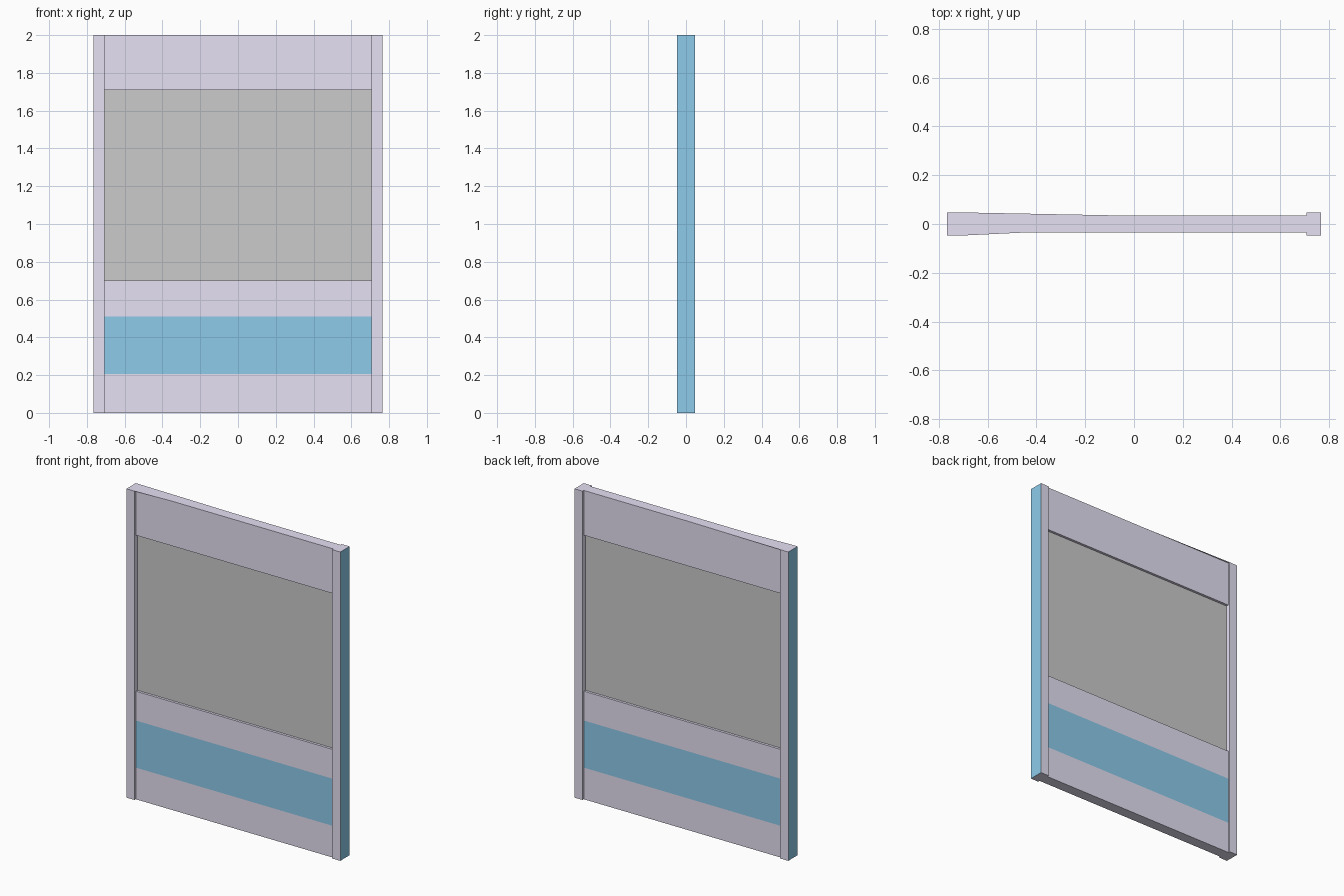
import bpy, bmesh

if "Cube" in bpy.data.objects:
    bpy.data.objects.remove(bpy.data.objects["Cube"])

X_OUT, X_IN = 0.766, 0.708      # post outer / inner edges
Y_POST, Y_PANEL, Y_PANE = 0.0475, 0.035, 0.019


def material(name, rgb):
    m = bpy.data.materials.new(name)
    m.diffuse_color = (*rgb, 1)
    m.use_nodes = True
    m.node_tree.nodes["Principled BSDF"].inputs["Base Color"].default_value = m.diffuse_color
    return m


LILAC = material("lilac", (0.79, 0.75, 0.90))
BLUE = material("blue", (0.27, 0.60, 0.83))


def finish(name, bm, mats):
    mesh = bpy.data.meshes.new(name)
    bm.to_mesh(mesh)
    bm.free()
    for m in mats:
        mesh.materials.append(m)
    ob = bpy.data.objects.new(name, mesh)
    bpy.context.collection.objects.link(ob)
    return ob


def box(name, x, y, z, mats=(), skip=(), accent=None):
    """Box between ranges; skip drops hidden sides, accent gets the second material."""
    bm = bmesh.new()
    bmesh.ops.create_cube(bm, size=1)
    sides = {"-x": (-1, 0, 0), "+x": (1, 0, 0), "-z": (0, 0, -1), "+z": (0, 0, 1)}
    drop = []
    for f in bm.faces:
        for key, n in sides.items():
            if f.normal.dot(n) > 0.9:
                if key in skip:
                    drop.append(f)
                if key == accent:
                    f.material_index = 1
    bmesh.ops.delete(bm, geom=drop, context='FACES')
    for v in bm.verts:
        v.co = [(r[0] + r[1]) / 2 + c * (r[1] - r[0])
                for c, r in zip(v.co, (x, y, z))]
    return finish(name, bm, mats)


# Side posts with blue outer edges
box("left_post", (-X_OUT, -X_IN), (-Y_POST, Y_POST), (0, 2), (LILAC, BLUE), accent="-x")
box("right_post", (X_IN, X_OUT), (-Y_POST, Y_POST), (0, 2), (LILAC, BLUE), accent="+x")

# Flush horizontal bands between the posts
bands = [
    ("bottom_rail", 0, 0.205, LILAC, ("+z",)),
    ("blue_band", 0.205, 0.51, BLUE, ("-z", "+z")),
    ("middle_rail", 0.51, 0.70, LILAC, ("-z",)),
    ("top_rail", 1.71, 2.0, LILAC, ("+z",)),
]
for name, z0, z1, mat, skip in bands:
    box(name, (-X_IN, X_IN), (-Y_PANEL, Y_PANEL), (z0, z1), (mat,), skip + ("-x", "+x"))

# Recessed grey window pane
box("window_pane", (-X_IN, X_IN), (-Y_PANE, Y_PANE), (0.70, 1.71),
    skip=("-x", "+x", "-z", "+z"))

# Top cap, flaring out towards the left post
outline = [(-X_IN, -Y_POST), (-0.45, -Y_PANEL), (X_IN, -Y_PANEL),
           (X_IN, Y_PANEL), (-0.06, Y_PANEL), (-X_IN, Y_POST)]
bm = bmesh.new()
bm.faces.new([bm.verts.new((px, py, 2)) for px, py in outline])
finish("top_cap", bm, (LILAC,))
